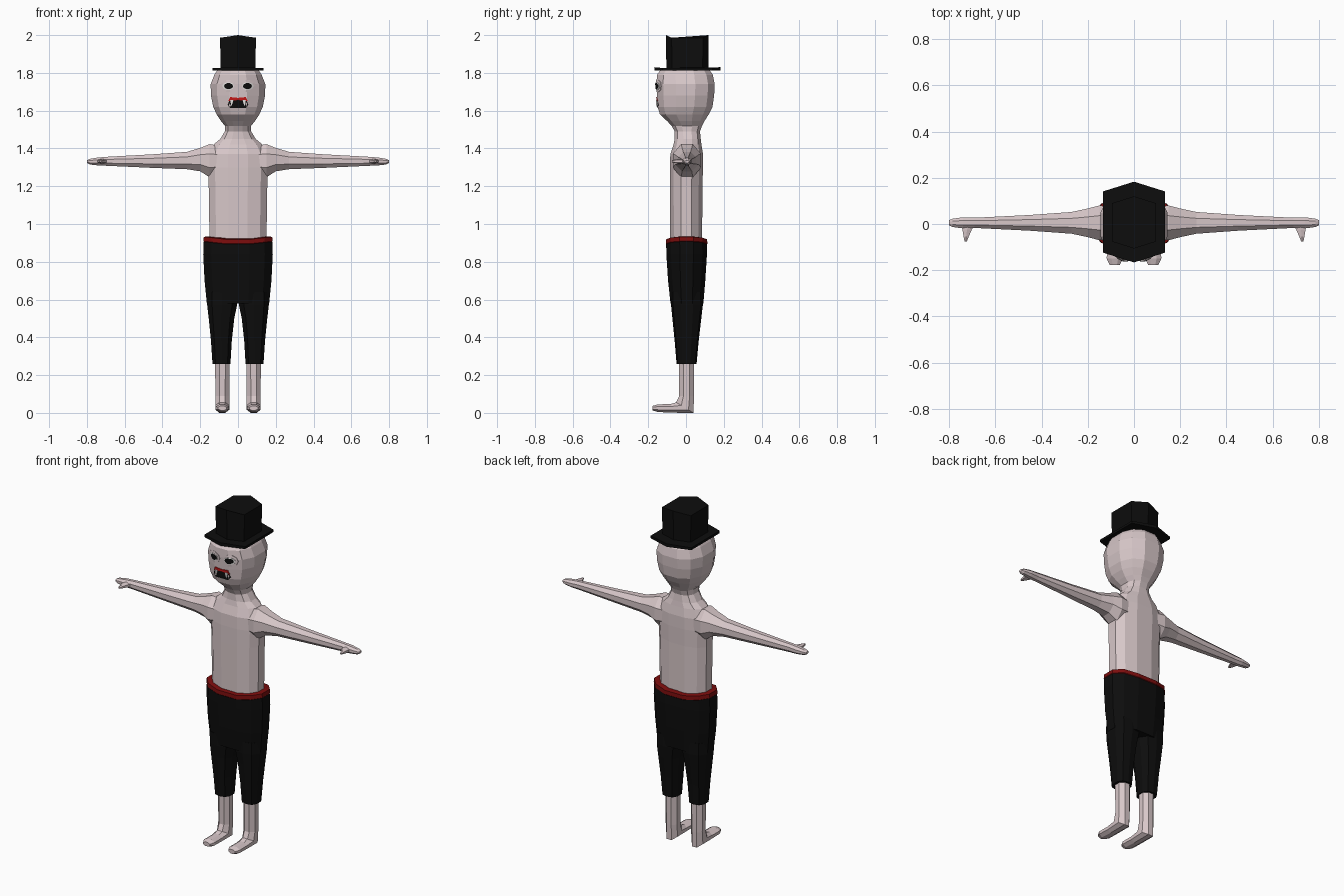
import bpy, bmesh, math
from mathutils import Vector
from mathutils.bvhtree import BVHTree

if "Cube" in bpy.data.objects:
    bpy.data.objects.remove(bpy.data.objects["Cube"])


def material(name, rgb):
    m = bpy.data.materials.new(name)
    m.diffuse_color = (*rgb, 1)
    m.use_nodes = True
    m.node_tree.nodes["Principled BSDF"].inputs["Base Color"].default_value = m.diffuse_color
    return m


SKIN = material("pale_skin", (0.68, 0.57, 0.58))
BLACK = material("black_cloth", (0.004, 0.004, 0.004))
RED = material("dark_red", (0.2, 0.004, 0.004))
LIP = material("bright_red", (0.6, 0.01, 0.01))
WHITE = material("white", (0.8, 0.78, 0.76))


def ring(c, u, v, n=8, p=2.0):
    """Superellipse section around c spanned by half-axes u and v."""
    c, u, v = Vector(c), Vector(u), Vector(v)
    pts = []
    for i in range(n):
        a = 2 * math.pi * (i + 0.5) / n
        ca, sa = math.cos(a), math.sin(a)
        # stretch so the flats reach the stated half-widths
        k = 1 / math.cos(math.pi / n)
        x = math.copysign(min(1, abs(ca * k) ** (2 / p)), ca)
        y = math.copysign(min(1, abs(sa * k) ** (2 / p)), sa)
        pts.append(c + u * x + v * y)
    return pts


def level(z, x0, x1, y0, y1, n=12, p=2.4):
    """Horizontal section given by its extents."""
    return ring(((x0 + x1) / 2, (y0 + y1) / 2, z), ((x1 - x0) / 2, 0, 0),
                (0, (y1 - y0) / 2, 0), n, p)


def loft(name, rings, mat, sx=1):
    """Closed skin over a row of sections; sx=-1 mirrors it."""
    bm = bmesh.new()
    rows = [[bm.verts.new((q.x * sx, q.y, q.z)) for q in r] for r in rings]
    n = len(rows[0])
    for a, b in zip(rows, rows[1:]):
        for i in range(n):
            j = (i + 1) % n
            bm.faces.new((a[i], a[j], b[j], b[i]))
    bm.faces.new(rows[0])
    bm.faces.new(rows[-1])
    bmesh.ops.recalc_face_normals(bm, faces=bm.faces)
    me = bpy.data.meshes.new(name)
    bm.to_mesh(me)
    bm.free()
    me.materials.append(mat)
    ob = bpy.data.objects.new(name, me)
    bpy.context.collection.objects.link(ob)
    return ob


def unite(base, parts):
    """Weld parts into base and remove them."""
    for part in parts:
        m = base.modifiers.new("union", 'BOOLEAN')
        m.operation, m.solver, m.object = 'UNION', 'EXACT', part
        bpy.context.view_layer.objects.active = base
        bpy.ops.object.modifier_apply(modifier=m.name)
        bpy.data.objects.remove(part)


# torso, neck and head: z, half width, front y, back y
profile = [
    (0.86, .150, -.083, .085), (1.20, .155, -.085, .087), (1.30, .160, -.085, .090),
    (1.37, .155, -.083, .090), (1.42, .130, -.066, .082), (1.45, .094, -.060, .078),
    (1.49, .070, -.060, .074), (1.52, .070, -.076, .085), (1.545, .090, -.100, .098),
    (1.58, .113, -.138, .120), (1.62, .131, -.150, .140), (1.68, .143, -.153, .149),
    (1.74, .145, -.156, .152), (1.79, .125, -.154, .142), (1.822, .105, -.130, .120)]
body = loft("torso_and_head", [level(z, -w, w, f, b) for z, w, f, b in profile], SKIN)

# arms: x, z, half depth, half height
arm = [(.10, 1.335, .070, .078), (.15, 1.335, .075, .088), (.20, 1.341, .062, .062),
       (.27, 1.336, .047, .046), (.45, 1.333, .034, .036), (.69, 1.332, .022, .024),
       (.74, 1.331, .024, .021), (.785, 1.330, .018, .015), (.80, 1.330, .011, .007)]
thumb = [(.715, .0, .030, .014), (.722, -.025, .020, .013),
         (.726, -.055, .011, .010), (.728, -.075, .005, .005)]
for s in (1, -1):
    unite(body, [
        loft("arm", [ring((x, .005, z), (0, d, 0), (0, 0, h)) for x, z, d, h in arm], SKIN, s),
        loft("thumb", [ring((x, y, 1.332), (w, 0, 0), (0, 0, h), 6)
                       for x, y, w, h in thumb], SKIN, s)])

# bare legs bending into feet
for s, side in ((1, "left"), (-1, "right")):
    X = .083
    loft(side + "_leg_and_foot", [
        ring((X, .003, .30), (.038, 0, 0), (0, .040, 0)),
        ring((X, .003, .09), (.037, 0, 0), (0, .039, 0)),
        ring((X, -.006, .028), (.037, 0, 0), (0, .046, -.028)),
        ring((X, -.08, .024), (.034, 0, 0), (0, 0, -.023)),
        ring((X, -.15, .025), (.035, 0, 0), (0, 0, -.020)),
        ring((X, -.177, .025), (.022, 0, 0), (0, 0, -.012))], SKIN, s)


# trousers: hips plus two tapering legs
def dipped(z, w, f, b, dip=.02):
    r = level(z, -w, w, f, b)
    for q in r:
        q.z -= dip * (1 - abs(q.x) / w)
    return r


trousers = loft("trousers", [
    level(.58, -.165, .165, -.082, .092), level(.70, -.177, .177, -.095, .102),
    level(.84, -.184, .184, -.104, .111), dipped(.912, .181, -.105, .110)], BLACK)
for s in (1, -1):
    unite(trousers, [loft("trouser_leg", [
        level(.64, .006, .163, -.080, .088, 10), level(.57, .005, .163, -.079, .089, 10),
        level(.50, .020, .155, -.072, .081, 10), level(.38, .033, .143, -.060, .067, 10),
        level(.26, .040, .135, -.050, .056, 10)], BLACK, s)])
loft("waistband", [dipped(.905, .180, -.104, .109), dipped(.909, .184, -.107, .113),
                   dipped(.932, .181, -.106, .112), dipped(.934, .158, -.088, .092)], RED)


# six-sided top hat
def hexagon(z, w, y0, y1, inset, drop=0.0):
    return [Vector(q) for q in (
        (0, y0, z), (w, y0 + inset, z - drop), (w, y1 - inset, z - drop),
        (0, y1, z), (-w, y1 - inset, z - drop), (-w, y0 + inset, z - drop))]


loft("hat_brim", [hexagon(1.812, .134, -.166, .183, .042),
                  hexagon(1.830, .134, -.166, .183, .042, .004)], BLACK)
loft("hat_crown", [hexagon(1.82, .092, -.104, .118, .03),
                   hexagon(2.0, .095, -.106, .120, .03, .014)], BLACK)

# face plates pressed onto the front of the head
bm = bmesh.new()
bm.from_mesh(body.data)
head = BVHTree.FromBMesh(bm)
bm.free()


def plate(name, outline, lift, mat):
    def on_face(x, z):
        hit = head.ray_cast(Vector((x, -1, z)), Vector((0, 1, 0)))[0]
        return Vector((x, hit.y - lift, z))
    cx = sum(p[0] for p in outline) / len(outline)
    cz = sum(p[1] for p in outline) / len(outline)
    mid = [on_face((x + cx) / 2, (z + cz) / 2) for x, z in outline]
    edge = [on_face(x, z) for x, z in outline]
    sunk = [q + Vector((0, lift + .002, 0)) for q in edge]
    return loft(name, [sunk, edge, mid], mat)


def oval(cx, cz, rx, rz, n=10):
    return [(cx + rx * math.cos(2 * math.pi * i / n), cz + rz * math.sin(2 * math.pi * i / n))
            for i in range(n)]


for s, side in ((1, "left"), (-1, "right")):
    plate(side + "_eyelid", oval(s * .052, 1.73, .042, .034), .003, SKIN)
    plate(side + "_eye_white", oval(s * .052, 1.73, .031, .021), .005, WHITE)
    plate(side + "_pupil", oval(s * .050, 1.73, .024, .016), .007, BLACK)
    plate(side + "_fang", [(s * .024, 1.657), (s * .042, 1.657), (s * .034, 1.622)], .007, WHITE)
plate("mouth", [(-.055, 1.63), (-.04, 1.613), (.04, 1.613), (.055, 1.63),
                (.042, 1.665), (-.042, 1.665)], .003, BLACK)
plate("upper_lip", [(-.052, 1.650), (0, 1.656), (.052, 1.650), (.042, 1.672),
                    (0, 1.668), (-.042, 1.672)], .005, LIP)
